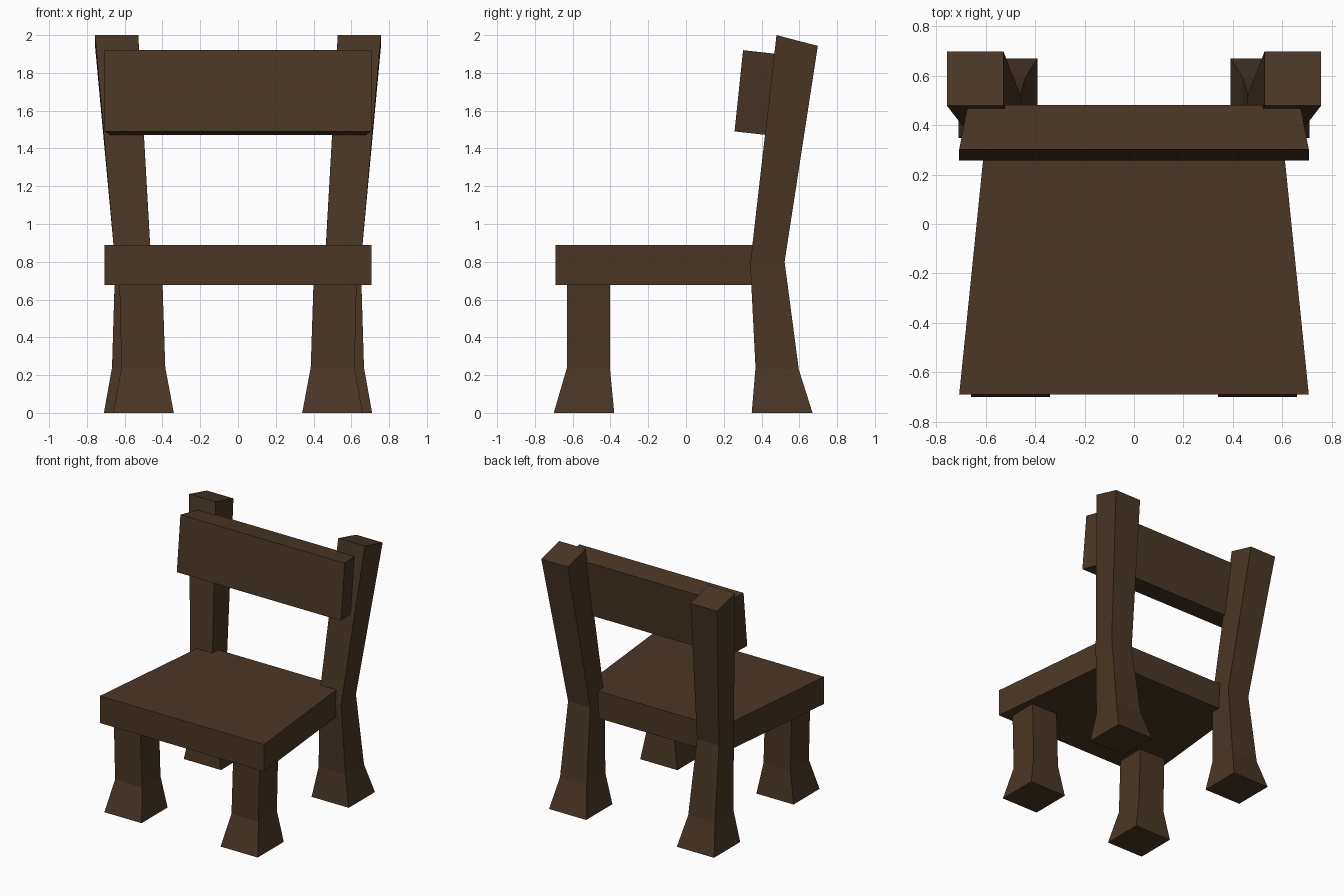
import bpy, bmesh

if "Cube" in bpy.data.objects:
    bpy.data.objects.remove(bpy.data.objects["Cube"])

wood = bpy.data.materials.new("dark brown wood")
wood.diffuse_color = (0.068, 0.038, 0.019, 1)
wood.use_nodes = True
wood.node_tree.nodes["Principled BSDF"].inputs["Base Color"].default_value = wood.diffuse_color


def loft(name, rings):
    """Join a stack of four-cornered rings into a closed flat-faced solid."""
    bm = bmesh.new()
    loops = [[bm.verts.new(p) for p in ring] for ring in rings]
    bm.faces.new(loops[0])
    bm.faces.new(loops[-1])
    for a, b in zip(loops, loops[1:]):
        for i in range(4):
            j = (i + 1) % 4
            bm.faces.new((a[i], a[j], b[j], b[i]))
    bmesh.ops.recalc_face_normals(bm, faces=bm.faces)
    mesh = bpy.data.meshes.new(name)
    bm.to_mesh(mesh)
    bm.free()
    mesh.materials.append(wood)
    obj = bpy.data.objects.new(name, mesh)
    bpy.context.collection.objects.link(obj)
    return obj


def leg(name, sections):
    """Leg pair: sections are inner x, outer x, front y, back y, front z, back z."""
    for side, s in (("right", 1), ("left", -1)):
        loft(f"{name}_{side}", [
            [(s * xi, yf, zf), (s * xo, yf, zf), (s * xo, yb, zb), (s * xi, yb, zb)]
            for xi, xo, yf, yb, zf, zb in sections])


# Seat: slab tapering towards the back
loft("seat", [[(-0.707, -0.69, z), (0.707, -0.69, z), (0.594, 0.42, z), (-0.594, 0.42, z)]
              for z in (0.678, 0.888)])

# Front legs with flared feet
leg("front_leg", [
    (0.34, 0.66, -0.70, -0.38, 0, 0),
    (0.385, 0.617, -0.63, -0.403, 0.24, 0.24),
    (0.40, 0.628, -0.63, -0.403, 0.70, 0.70)])

# Back legs bending at the seat and rising as leaning posts
leg("back_leg", [
    (0.39, 0.71, 0.348, 0.67, 0, 0),
    (0.437, 0.667, 0.368, 0.597, 0.24, 0.23),
    (0.46, 0.65, 0.34, 0.522, 0.79, 0.80),
    (0.528, 0.757, 0.479, 0.698, 2.0, 1.943)])

# Backrest: leaning board, slightly narrower behind
loft("backrest", [
    [(-0.707, yf, zf), (0.707, yf, zf), (0.672, yb, zb), (-0.672, yb, zb)]
    for yf, zf, yb, zb in ((0.257, 1.49, 0.437, 1.47), (0.302, 1.92, 0.482, 1.90))])
